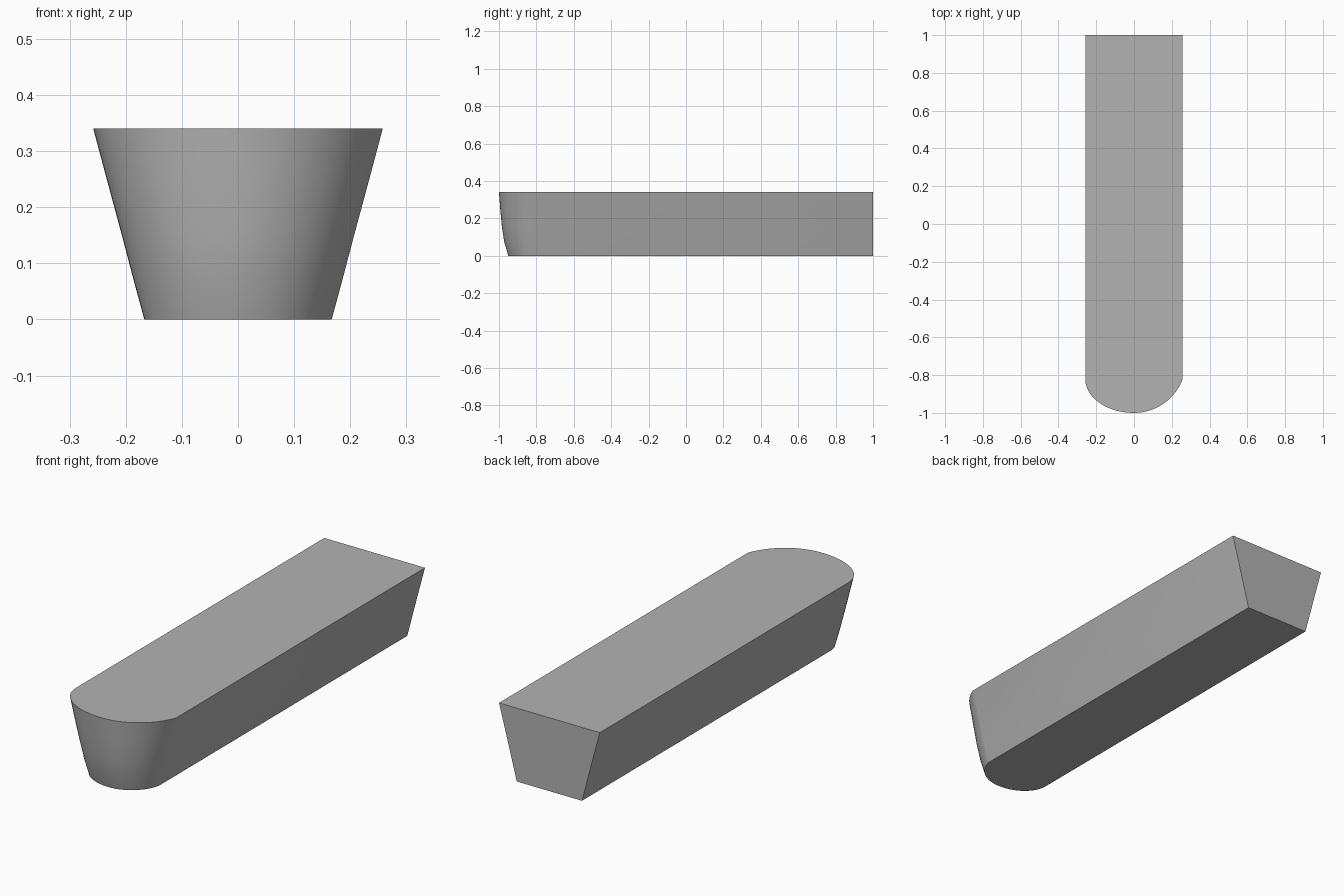
import bpy, bmesh, math

cube = bpy.data.objects.get("Cube")
if cube:
    bpy.data.objects.remove(cube, do_unlink=True)

grey = bpy.data.materials.new("plain grey")
grey.use_nodes = True
grey.diffuse_color = (0.45, 0.45, 0.45, 1)
grey.node_tree.nodes["Principled BSDF"].inputs["Base Color"].default_value = (0.45, 0.45, 0.45, 1)

SHOULDER, BACK, STEPS = -0.82, 1.0, 16


def outline(half, tip):
    """Bar outline: square back, rounded nose, fuller on the -x side."""
    depth = SHOULDER - tip
    radius = (half ** 2 + depth ** 2) / (2 * depth)
    pts = [(-half, BACK)]
    for i in range(2 * STEPS + 1):
        x = -half * math.cos(math.pi * i / (2 * STEPS))
        if x < 0:  # elliptical quarter
            y = SHOULDER - depth * math.sqrt(max(0, 1 - (x / half) ** 2))
        else:      # circular arc meeting the side at a slight corner
            y = tip + radius - math.sqrt(max(0, radius ** 2 - x * x))
        pts.append((x, y))
    pts.append((half, BACK))
    return pts


# Tapered bar: stacked outlines (height, half width, nose tip)
levels = [(0, 0.167, -0.95), (0.07, 0.186, -0.971), (0.15, 0.207, -0.984),
          (0.25, 0.234, -0.993), (0.34, 0.258, -1.0)]
bm = bmesh.new()
rings = [[bm.verts.new((x, y, z)) for x, y in outline(half, tip)]
         for z, half, tip in levels]
for low, high in zip(rings, rings[1:]):
    for i in range(len(low)):
        j = (i + 1) % len(low)
        bm.faces.new((low[i], low[j], high[j], high[i]))
bm.faces.new(rings[-1])
bm.faces.new(rings[0][::-1])
bmesh.ops.recalc_face_normals(bm, faces=bm.faces)
mesh = bpy.data.meshes.new("tapered_bar")
bm.to_mesh(mesh)
bm.free()
mesh.materials.append(grey)
bar = bpy.data.objects.new("tapered_bar", mesh)
bpy.context.collection.objects.link(bar)
bpy.context.view_layer.objects.active = bar
bar.select_set(True)
bpy.ops.object.shade_smooth_by_angle(angle=math.radians(35))
